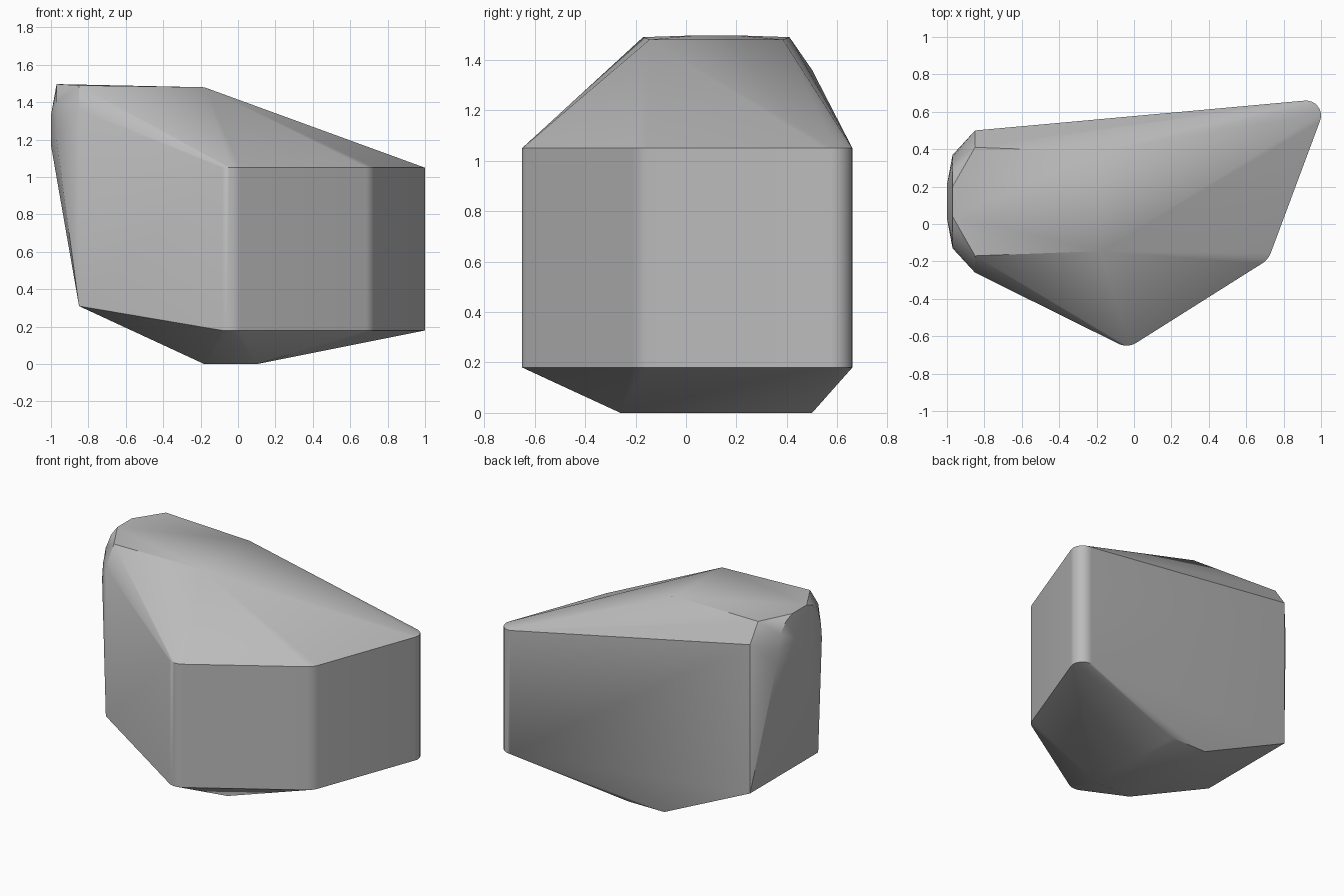
import bpy, bmesh, math

cube = bpy.data.objects.get("Cube")
if cube:
    bpy.data.objects.remove(cube, do_unlink=True)

stone = bpy.data.materials.new("grey stone")
stone.use_nodes = True
colour = (0.5, 0.5, 0.5, 1)
stone.diffuse_color = colour
stone.node_tree.nodes["Principled BSDF"].inputs["Base Color"].default_value = colour

points = []


def upright_corner(cx, cy, radius, start, end, steps=8):
    """Rounded vertical corner of the walls."""
    for i in range(steps + 1):
        a = math.radians(start + (end - start) * i / steps)
        for z in (0.18, 1.05):
            points.append((cx + radius * math.cos(a), cy + radius * math.sin(a), z))


def slice_at(x, profile):
    """Cross-section facing the left end, mirrored about its middle line."""
    middle = 0.12
    for half_width, z in profile:
        for side in (-1, 1):
            points.append((x, middle + side * half_width, z))


# Rounded wall corners: back, side and front
upright_corner(0.92, 0.58, 0.08, -22, 95)
upright_corner(0.62, -0.11, 0.12, -57, -22)
upright_corner(-0.04, -0.55, 0.10, -116, -57)

# Underside and top ridge
for x in (-0.18, 0.10):
    slice_at(x, [(0.38, 0)])
slice_at(-0.18, [(0.265, 1.48)])

# Tall end with its rounded bulge
slice_at(-0.85, [(0.38, 0.31), (0.38, 1.36), (0.29, 1.49)])
slice_at(-0.97, [(0.25, 1.2), (0.24, 1.3), (0.21, 1.4), (0.15, 1.47), (0.08, 1.497)])
slice_at(-1.0, [(0.09, 1.17), (0.09, 1.33)])

# Wrap the points into one faceted stone
bm = bmesh.new()
for p in points:
    bm.verts.new(p)
hull = bmesh.ops.convex_hull(bm, input=bm.verts)
loose = {g for g in hull["geom_interior"] + hull["geom_unused"]
         if isinstance(g, bmesh.types.BMVert)}
bmesh.ops.delete(bm, geom=list(loose), context="VERTS")
bmesh.ops.dissolve_limit(bm, angle_limit=math.radians(0.5),
                         verts=bm.verts, edges=bm.edges)
bmesh.ops.recalc_face_normals(bm, faces=bm.faces)
mesh = bpy.data.meshes.new("boulder")
bm.to_mesh(mesh)
bm.free()
mesh.materials.append(stone)
boulder = bpy.data.objects.new("boulder", mesh)
bpy.context.collection.objects.link(boulder)

# Soft shading across shallow creases
bpy.ops.object.select_all(action="DESELECT")
boulder.select_set(True)
bpy.context.view_layer.objects.active = boulder
bpy.ops.object.shade_smooth_by_angle(angle=math.radians(30))
